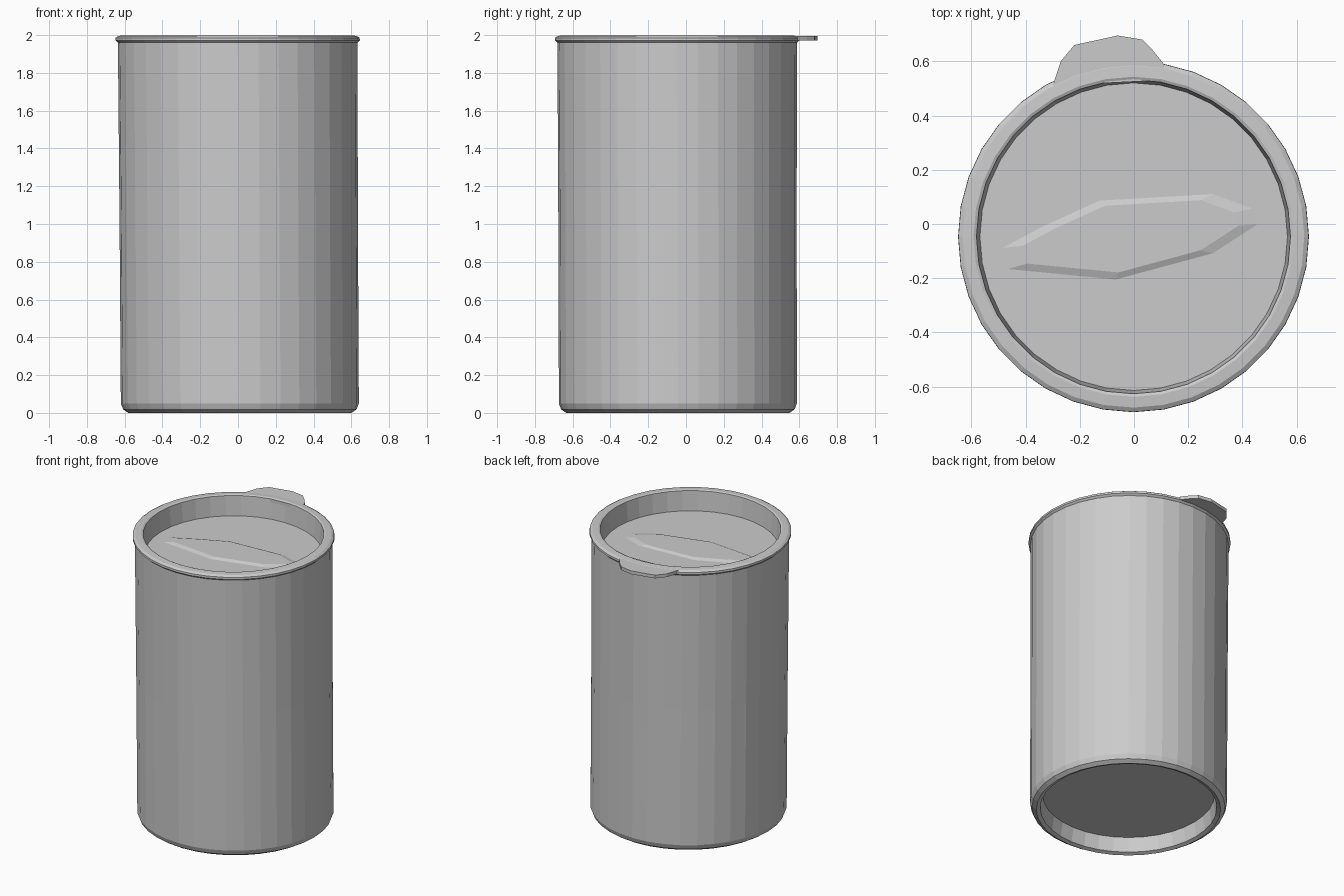
import bpy
import bmesh
import math

old = bpy.data.objects.get("Cube")
if old:
    bpy.data.objects.remove(old, do_unlink=True)

SIDES = 36

grey = bpy.data.materials.new("plain grey")
grey.use_nodes = True
grey.diffuse_color = (0.6, 0.6, 0.6, 1)
grey.node_tree.nodes["Principled BSDF"].inputs["Base Color"].default_value = (0.6, 0.6, 0.6, 1)


def finish(name, bm):
    bmesh.ops.remove_doubles(bm, verts=bm.verts, dist=0.0001)
    mesh = bpy.data.meshes.new(name)
    bm.to_mesh(mesh)
    bm.free()
    mesh.materials.append(grey)
    obj = bpy.data.objects.new(name, mesh)
    bpy.context.collection.objects.link(obj)


def lathe(name, profile):
    """Turn (radius, height) points around a very slightly leaning axis."""
    bm = bmesh.new()
    rings = []
    for r, z in profile:
        cx = 0.01 - 0.006 * z
        cy = -0.043 - 0.002 * z
        rings.append([bm.verts.new((cx + r * math.cos(math.tau * i / SIDES),
                                    cy + r * math.sin(math.tau * i / SIDES), z))
                      for i in range(SIDES)])
    for low, high in zip(rings, rings[1:]):
        for i in range(SIDES):
            j = (i + 1) % SIDES
            bm.faces.new((low[i], low[j], high[j], high[i]))
    finish(name, bm)


def plate(name, outline, z0, z1, top_scale=1.0):
    """Thick plate from an outline, with an optionally narrowed top."""
    bm = bmesh.new()
    n = len(outline)
    mx = sum(p[0] for p in outline) / n
    my = sum(p[1] for p in outline) / n
    low = [bm.verts.new((x, y, z0)) for x, y in outline]
    high = [bm.verts.new((mx + (x - mx) * top_scale, my + (y - my) * top_scale, z1))
            for x, y in outline]
    bm.faces.new(high)
    bm.faces.new(low[::-1])
    for i in range(n):
        j = (i + 1) % n
        bm.faces.new((low[i], low[j], high[j], high[i]))
    finish(name, bm)


# Tall cup wall with chamfered foot and deeply recessed underside
lathe("cup_body", [(0.0001, 0.11), (0.55, 0.11), (0.565, 0.01), (0.59, 0.0),
                   (0.618, 0.018), (0.63, 0.05), (0.631, 1.0), (0.634, 1.97)])

# Lid with sunken floor and overhanging rim
lathe("lid", [(0.634, 1.96), (0.647, 1.972), (0.646, 1.986), (0.63, 1.996),
              (0.59, 1.999), (0.579, 1.994), (0.567, 1.857), (0.0001, 1.857)])

# Pull tab at the back of the rim
plate("pull_tab", [(-0.3, 0.51), (0.1, 0.53), (0.11, 0.59), (0.07, 0.64),
                   (0.03, 0.68), (-0.06, 0.695), (-0.22, 0.66), (-0.27, 0.6)],
      1.972, 1.995)

# Low, softly sloped grip across the lid floor
plate("lid_grip", [(-0.48, -0.17), (-0.07, -0.21), (0.3, -0.11), (0.47, 0.0),
                   (0.45, 0.06), (0.3, 0.115), (-0.13, 0.09), (-0.35, -0.01),
                   (-0.5, -0.09)], 1.855, 1.867, 0.82)
